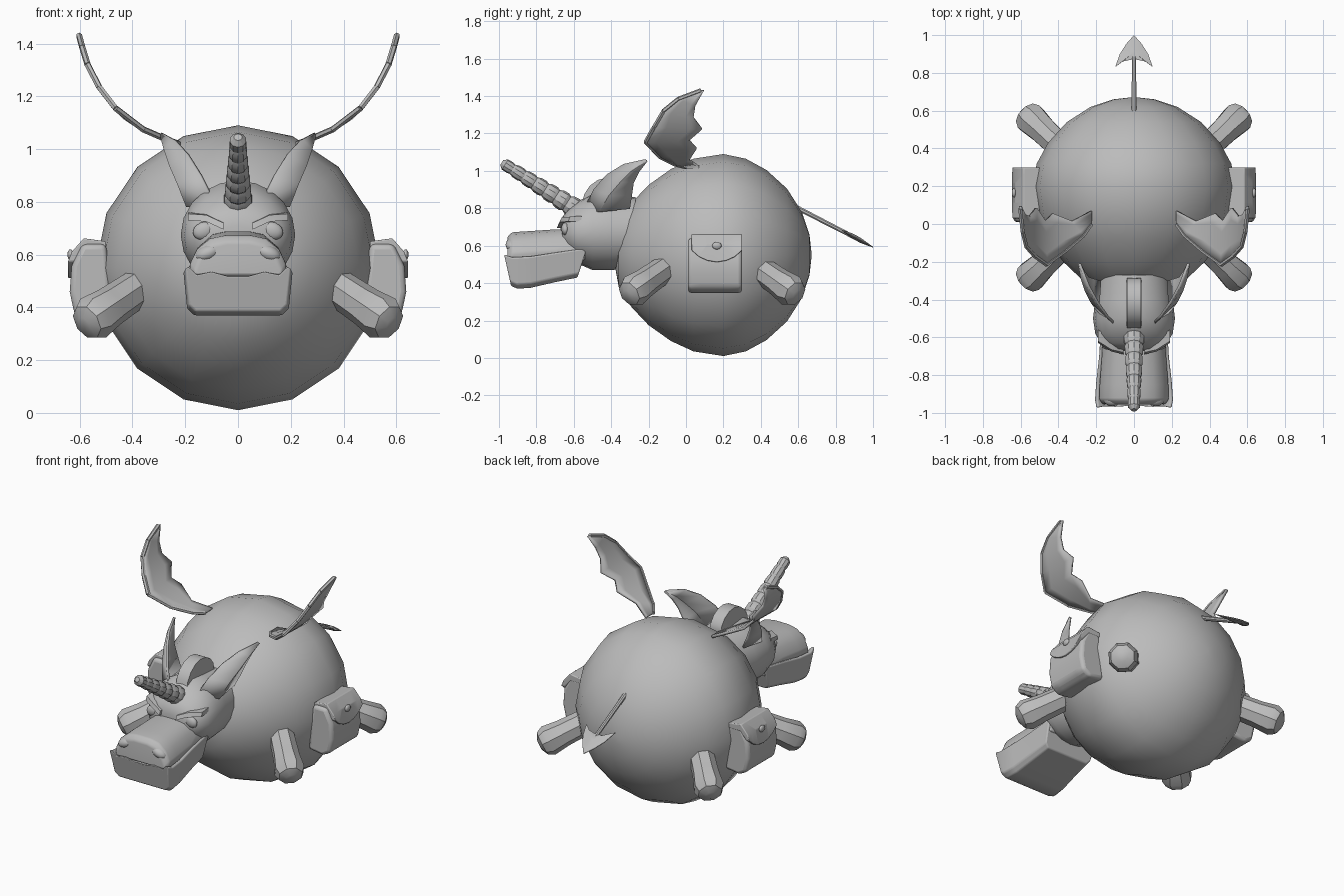
import bpy, bmesh, math
from mathutils import Vector, Matrix

if "Cube" in bpy.data.objects:
    bpy.data.objects.remove(bpy.data.objects["Cube"])

mat = bpy.data.materials.new("plain grey")
mat.diffuse_color = (0.5, 0.5, 0.5, 1)
mat.use_nodes = True
mat.node_tree.nodes["Principled BSDF"].inputs["Base Color"].default_value = mat.diffuse_color


def finish(ob, angle=35, bevel=0, thick=0, subsurf=0):
    ob.data.materials.append(mat)
    if thick:
        m = ob.modifiers.new("thickness", 'SOLIDIFY')
        m.thickness, m.offset = thick, 0
    if bevel:
        m = ob.modifiers.new("bevel", 'BEVEL')
        m.width, m.segments, m.angle_limit = bevel, 3, math.radians(30)
    if subsurf:
        ob.modifiers.new("subdivide", 'SUBSURF').levels = subsurf
    bpy.ops.object.select_all(action='DESELECT')
    bpy.context.view_layer.objects.active = ob
    ob.select_set(True)
    bpy.ops.object.shade_smooth_by_angle(angle=math.radians(angle))
    return ob


def loft(name, rings, closed=True, caps=True, **kw):
    """Skin a list of equally long point rings."""
    bm = bmesh.new()
    vs = [[bm.verts.new(p) for p in r] for r in rings]
    n = len(rings[0])
    for a, b in zip(vs, vs[1:]):
        for i in range(n if closed else n - 1):
            j = (i + 1) % n
            bm.faces.new((a[i], a[j], b[j], b[i]))
    if caps and closed:
        bm.faces.new(vs[0][::-1])
        bm.faces.new(vs[-1])
    bmesh.ops.remove_doubles(bm, verts=bm.verts, dist=1e-4)
    bmesh.ops.recalc_face_normals(bm, faces=bm.faces)
    me = bpy.data.meshes.new(name)
    bm.to_mesh(me)
    bm.free()
    ob = bpy.data.objects.new(name, me)
    bpy.context.collection.objects.link(ob)
    return finish(ob, **kw)


def tube(name, start, end, stations, sides, **kw):
    """Round bar; stations are (fraction along, radius)."""
    a, b = Vector(start), Vector(end)
    q = (b - a).to_track_quat('Z', 'Y')
    rings = []
    for t, r in stations:
        c = a.lerp(b, t)
        rings.append([c + q @ Vector((r * math.cos(k), r * math.sin(k), 0))
                      for k in [2 * math.pi * (i + .5) / sides for i in range(sides)]])
    return loft(name, rings, **kw)


def ellipse(y, cz, rx, rz, n):
    return [(rx * math.sin(2 * math.pi * i / n), y, cz + rz * math.cos(2 * math.pi * i / n))
            for i in range(n)]


def ball(name, loc, scale, rot=(0, 0, 0)):
    bpy.ops.mesh.primitive_uv_sphere_add(segments=12, ring_count=8, location=loc, rotation=rot)
    ob = bpy.context.object
    ob.name, ob.scale = name, scale
    return finish(ob, 60)


def mix(a, b, t):
    return a + (b - a) * t


# round body, turned about the front-back axis
profile = [(-.385, .03), (-.36, .17), (-.29, .28), (-.2, .375), (-.08, .46), (.04, .515),
           (.2, .54), (.32, .515), (.43, .455), (.54, .355), (.62, .23), (.66, .11), (.67, .02)]
loft("body", [ellipse(y, .55, r, r, 16) for y, r in profile], angle=40)

# head with short neck
skull = [(-.27, .67, .19, .19), (-.4, .67, .205, .2), (-.5, .675, .217, .205), (-.58, .67, .205, .165),
         (-.63, .67, .175, .125), (-.66, .67, .13, .085), (-.67, .67, .06, .04)]
loft("head", [ellipse(y, z, a, b, 20) for y, z, a, b in skull], angle=60)

# upper muzzle
half = [(.185, .52), (.19, .565), (.16, .625), (.11, .665), (.05, .677)]
rings = []
for y, sx, dz in [(-.54, .85, .015), (-.7, .9, .01), (-.85, .96, 0), (-.93, .97, -.005), (-.955, .88, -.03)]:
    h = [(x * sx, y, z + (dz if z > .53 else 0)) for x, z in half]
    rings.append(h + [(-x, y, z) for x, y, z in h[::-1]])
loft("muzzle", rings, angle=50, bevel=.012)

# lower jaw with a wavy lip
rings = []
for yt, yb, zt, zb, w in [(-.53, -.58, .585, .43, .175), (-.7, -.7, .56, .405, .185),
                          (-.83, -.83, .54, .375, .2), (-.93, -.9, .535, .37, .207),
                          (-.972, -.935, .55, .385, .2)]:
    h = [(.3, 0), (.8, 0), (.93, .15), (1, 1), (.93, 1.03), (.78, .85), (.5, .92), (.2, .82)]
    h = [(u * w, mix(yb, yt, v), mix(zb, zt, v)) for u, v in h]
    rings.append(h + [(-x, y, z) for x, y, z in h[::-1]])
loft("lower_jaw", rings, angle=40, bevel=.008)

# ringed horn
segs = 7
stations = [(0, .05)]
for i in range(segs):
    r = mix(.056, .033, i / (segs - 1))
    stations += [((i + .25) / segs, r), ((i + .7) / segs, r * .97), ((i + 1) / segs, r * .78)]
stations[-1] = (1, .015)
tube("horn", (0, -.58, .79), (0, -.985, 1.045), stations, 10, angle=28)

# crest behind the horn
arc = []
for i in range(9):
    t = math.pi * i / 8
    y, z = -.42 - .135 * math.cos(t), .82 + .13 * math.sin(t) + .03 * i / 8
    yi, zi = -.42 - .1 * math.cos(t), .78 + .07 * math.sin(t)
    arc.append([(-.04, yi, zi), (-.038, y, z), (.038, y, z), (.04, yi, zi)])
loft("crest", arc, angle=40)

# tail rod and arrowhead
tube("tail", (0, .57, .815), (0, .9, .645), [(0, .014), (1, .012)], 8)
tip = [(0, 1.0), (.04, .955), (.075, .9), (.1, .83), (.06, .86), (.015, .87)]
tip += [(-x, y) for x, y in tip[:0:-1]]


def tail_ring(k, dz):
    return [(x * k, mix(.91, y, k), .81 - .545 * (mix(.91, y, k) - .6) + dz) for x, y in tip]


loft("tail_tip", [tail_ring(.25, -.014), tail_ring(1, -.002), tail_ring(1, .002), tail_ring(.25, .014)], angle=30)

# wing curve: sideways position from height
curve = [(1.0, .2), (1.02, .225), (1.05, .31), (1.08, .37), (1.13, .445), (1.24, .53), (1.33, .575), (1.44, .605)]


def wing_x(z):
    for (z0, x0), (z1, x1) in zip(curve, curve[1:]):
        if z <= z1:
            return mix(x0, x1, (z - z0) / (z1 - z0))
    return .605


lead = [(.0, 1.02), (-.06, 1.035), (-.14, 1.075), (-.215, 1.155), (-.17, 1.235), (-.12, 1.32), (-.04, 1.385), (.08, 1.43)]
trail = [(.07, 1.02), (.015, 1.06), (.055, 1.12), (.015, 1.165), (.085, 1.225), (.04, 1.285), (.05, 1.35), (.095, 1.43)]

# ear: front edge, cupped middle, back edge
ear = [[(.09, -.54, .80), (.19, -.46, .78), (.18, -.3, .80)],
       [(.14, -.49, .90), (.225, -.41, .87), (.215, -.29, .87)],
       [(.19, -.42, .98), (.255, -.35, .94), (.245, -.28, .94)],
       [(.24, -.33, 1.035), (.275, -.29, 1.0), (.265, -.25, 1.0)],
       [(.285, -.215, 1.06), (.29, -.21, 1.055), (.287, -.208, 1.055)]]

for s, side in ((1, "right"), (-1, "left")):
    # wing membrane with a thicker leading spar
    rings = []
    for (ya, za), (yb, zb) in zip(lead, trail):
        row = [(mix(ya, yb, k / 4), mix(za, zb, k / 4)) for k in range(5)]
        rings.append([(s * wing_x(z), y, z) for y, z in row])
    loft(side + "_wing", rings, closed=False, thick=.016, angle=40)
    for i, (p, q) in enumerate(zip(lead, lead[1:])):
        tube(f"{side}_wing_spar_{i}", (s * wing_x(p[1]), *p), (s * wing_x(q[1]), *q), [(0, .012), (1, .012)], 6)

    loft(side + "_ear", [[(s * x, y, z) for x, y, z in r] for r in ear],
         closed=False, thick=.014, angle=50)

    # eye, slanted brow and nostril
    ball(side + "_eye", (s * .13, -.645, .69), (.042, .022, .033), (0, s * .35, 0))
    brow = [[(s * x, y + dy, z + dz) for dy, dz in ((-.03, 0), (-.02, .025), (.04, .03), (.04, 0))]
            for x, y, z in ((.055, -.66, .695), (.12, -.645, .725), (.19, -.6, .73))]
    loft(side + "_brow", brow, angle=30)
    ball(side + "_nostril", (s * .115, -.93, .605), (.05, .035, .03), (0, s * .4, 0))

    # faceted legs with rounded feet
    for d, end in ((-1, "front"), (1, "back")):
        tube(f"{side}_{end}_leg", (s * .34, .14 + d * .22, .5), (s * .585, .14 + d * .455, .335),
             [(0, .07), (.6, .077), (.85, .088), (.95, .07), (1, .03)], 8, angle=30)

    # saddle bag: pouch, flap and button
    pouch = [(.47, .36), (.57, .345), (.62, .375), (.638, .46), (.63, .56), (.59, .64), (.5, .64)]
    loft(side + "_bag", [[(s * x, y, z) for x, z in pouch] for y in (.01, .08, .23, .3)],
         angle=40, bevel=.02)
    flap = []
    for y, low in ((.03, .575), (.07, .54), (.115, .52), (.165, .512), (.215, .52), (.26, .54), (.3, .575)):
        flap.append([(s * x, y, z) for x, z in
                     ((.5, .65), (.585, .662), (.63, .61), (.646, low), (.62, low), (.58, .62), (.5, .62))])
    loft(side + "_bag_flap", flap, angle=40, bevel=.005)
    ball(side + "_bag_button", (s * .635, .165, .6), (.012, .025, .02))
